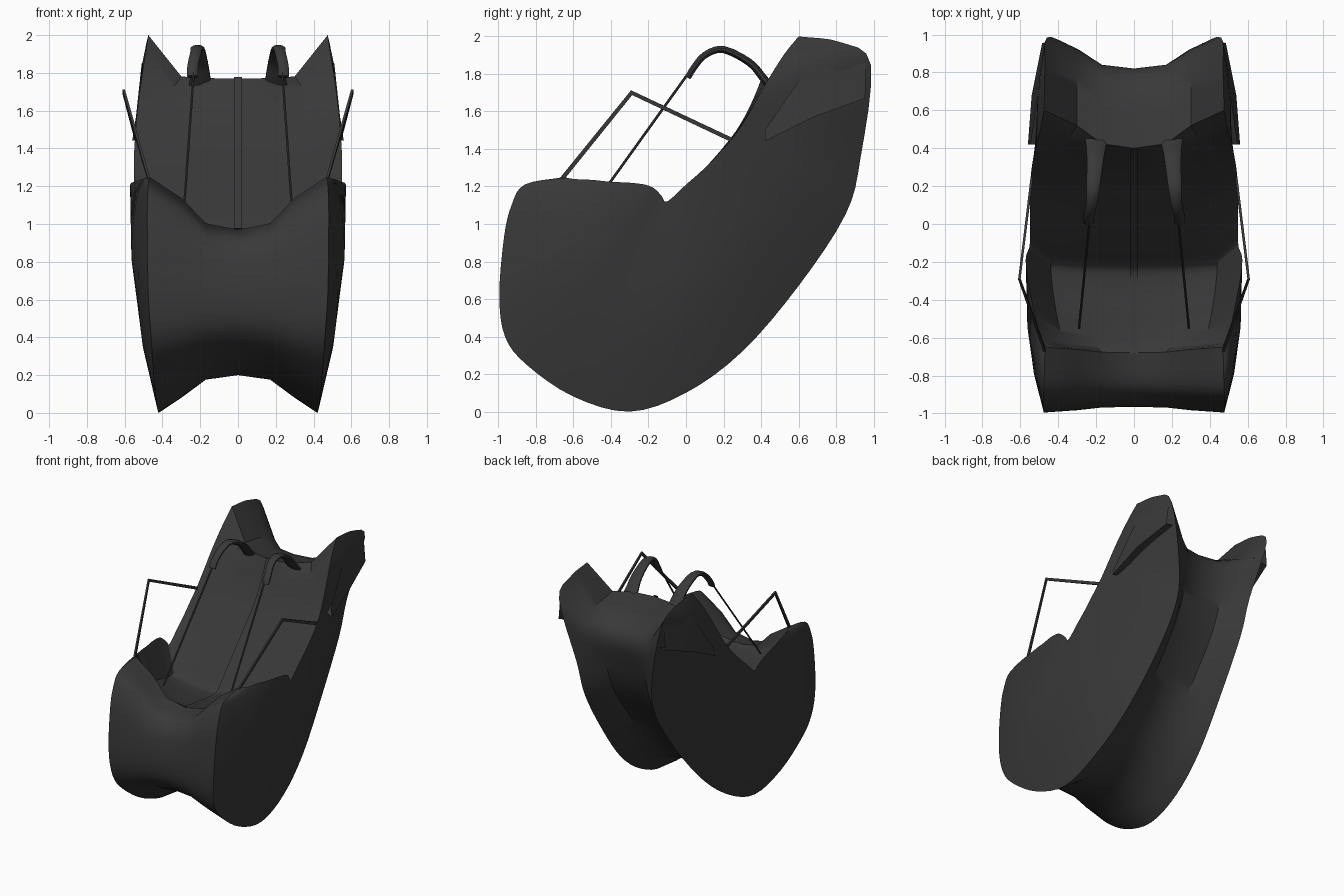
import bpy, bmesh, math
from mathutils import Vector as V

if "Cube" in bpy.data.objects:
    bpy.data.objects.remove(bpy.data.objects["Cube"])

mat = bpy.data.materials.new("charcoal")
mat.diffuse_color = (0.04, 0.04, 0.04, 1)
mat.use_nodes = True
mat.node_tree.nodes["Principled BSDF"].inputs["Base Color"].default_value = mat.diffuse_color


def finish(name, bm, angle=35):
    bmesh.ops.remove_doubles(bm, verts=bm.verts, dist=0.0005)
    bmesh.ops.recalc_face_normals(bm, faces=bm.faces)
    me = bpy.data.meshes.new(name)
    bm.to_mesh(me)
    bm.free()
    me.materials.append(mat)
    ob = bpy.data.objects.new(name, me)
    bpy.context.collection.objects.link(ob)
    bpy.ops.object.select_all(action='DESELECT')
    ob.select_set(True)
    bpy.context.view_layer.objects.active = ob
    bpy.ops.object.shade_smooth_by_angle(angle=math.radians(angle))
    return ob


def smooth(pts, n=4):
    """Catmull-Rom resampling."""
    p = [V(q) for q in pts]
    p = [2 * p[0] - p[1]] + p + [2 * p[-1] - p[-2]]
    out = []
    for i in range(1, len(p) - 2):
        a, b, c, d = p[i - 1:i + 3]
        for k in range(n):
            t = k / n
            out.append(0.5 * (2 * b + (c - a) * t + (2 * a - 5 * b + 4 * c - d) * t * t
                              + (3 * b - a - 3 * c + d) * t ** 3))
    return out + [p[-2]]


def loft(bm, rows, closed=False):
    vs = [[bm.verts.new(q) for q in r] for r in rows]
    pairs = list(zip(vs, vs[1:])) + ([(vs[-1], vs[0])] if closed else [])
    for a, b in pairs:
        for i in range(len(a) - 1):
            bm.faces.new((a[i], a[i + 1], b[i + 1], b[i]))


def tube(name, pts, radii, sides=8):
    """Tapered tube along a path, with both mirrored copies."""
    bm = bmesh.new()
    for s in (1, -1):
        p = [V((s * q[0], q[1], q[2])) for q in pts]
        rings = []
        for i, q in enumerate(p):
            d = (p[min(i + 1, len(p) - 1)] - p[max(i - 1, 0)]).normalized()
            u = d.cross(V((1, 0, 0))).normalized()
            w = d.cross(u)
            rings.append([bm.verts.new(q + radii[i][0] * math.cos(a) * w + radii[i][1] * math.sin(a) * u)
                          for a in [2 * math.pi * (k + 0.5) / sides for k in range(sides)]])
        for a, b in zip(rings, rings[1:]):
            for k in range(sides):
                bm.faces.new((a[k], a[(k + 1) % sides], b[(k + 1) % sides], b[k]))
        bm.faces.new(rings[0])
        bm.faces.new(rings[-1])
    return finish(name, bm, 50)


# Guide rails, all running from the front lip under the body to the back lip
center = [(0, y, z) for y, z in (
    (-.68, .97), (-.84, .94), (-.915, .87), (-.95, .77), (-.965, .6), (-.93, .45), (-.81, .34),
    (-.57, .24), (-.3, .2), (-.02, .28), (.21, .47), (.45, .77), (.67, 1.08), (.77, 1.32),
    (.82, 1.56), (.7, 1.7), (.4, 1.77))]
edge = [(.47, -.65, 1.25), (.475, -.86, 1.21), (.48, -.93, 1.1), (.48, -.97, .93), (.475, -.995, .62),
        (.46, -.965, .4), (.45, -.85, .25), (.435, -.6, .08), (.42, -.3, 0), (.41, 0, .1),
        (.38, .3, .32), (.34, .6, .67), (.32, .85, 1.05), (.34, .93, 1.35), (.46, .985, 1.85),
        (.47, .82, 1.97), (.475, .6, 2)]
rim = [edge[0], (.5, -.6, 1.24), (.52, -.5, 1.235), (.54, -.4, 1.225), (.56, -.3, 1.22),
       (.57, -.22, 1.21), (.57, -.17, 1.19), (.555, -.13, 1.15), (.55, -.1, 1.12), (.55, 0, 1.21),
       (.55, .08, 1.28), (.55, .17, 1.37), (.545, .25, 1.46), (.535, .33, 1.58), (.515, .42, 1.74),
       (.49, .52, 1.9), edge[16]]
lining = [(0, y, z) for y, z in (
    (-.68, .97), (-.65, .96), (-.6, .95), (-.53, .94), (-.45, .93), (-.38, .92), (-.31, .915),
    (-.25, .92), (-.21, .95), (-.14, 1.03), (-.06, 1.12), (.04, 1.23), (.13, 1.33), (.22, 1.43),
    (.3, 1.55), (.36, 1.67), (.4, 1.77))]


def between(a, b, x, w, sag=0.0, spread=0.0):
    """Rail a share w of the way from a to b; flattened to a trough by sag."""
    out = []
    for i, (p, q) in enumerate(zip(a, b)):
        s = abs(math.sin(math.pi * i / 16)) ** .5
        k = w * (1 - sag * s)
        kz = k * (.08 if i == 16 else .2 if i == 15 else .4 if i == 14 else 1)
        out.append((x + spread * s, p[1] + (q[1] - p[1]) * k, p[2] + (q[2] - p[2]) * kz))
    return out


def wall(t, bulge):
    """Side wall rail between the outer edge and the opening rim."""
    return [tuple(V(p).lerp(V(q), t) + V((bulge * math.sin(math.pi * i / 16), 0, 0)))
            for i, (p, q) in enumerate(zip(edge, rim))]


rx = .3
half = [center, between(center, edge, .17, .12), between(center, edge, rx, .6), edge,
        wall(.3, .04), wall(.6, .045), rim,
        between(lining, rim, rx, .6, .8, .14), between(lining, rim, .17, .12, .9, .06), lining]
# Keep the back lobes inside the narrowed edge
half[2] = [(min(q[0], e[0] * .75), q[1], q[2]) if 9 < i < 14 else q
           for i, (q, e) in enumerate(zip(half[2], edge))]

# Body: outer skin, side walls and inner lining
half = [smooth(r) for r in half]
other = [[V((-q.x, q.y, q.z)) for q in r] for r in half[-2:0:-1]]
bm = bmesh.new()
loft(bm, half + other, True)
bmesh.ops.dissolve_degenerate(bm, dist=0.0005, edges=bm.edges)
finish("body_shell", bm)

# Flat strip down the middle of the lining
bm = bmesh.new()
loft(bm, [[q + V((x, -.006, .008)) for q in half[-1]] for x in (-.02, .02)])
finish("center_strip", bm)

# Overhanging side flaps on the upper back corners
bm = bmesh.new()
for s in (1, -1):
    top = [V((s * x, y, z)) for x, y, z in ((.545, .42, 1.5), (.51, .66, 1.85), (.465, .96, 1.87))]
    low = [V((s * x, y, z)) for x, y, z in ((.56, .42, 1.44), (.54, .68, 1.57), (.485, .955, 1.67))]
    inn = [V((s * x, q.y, q.z + .02)) for x, q in zip((.5, .42, .36), low)]
    loft(bm, [top, low, inn])
finish("side_flap", bm)

# Arched hooks rising from the back lip
path = smooth([(.2, .46, 1.72), (.2, .41, 1.78), (.205, .34, 1.86), (.215, .2, 1.93), (.225, .1, 1.9),
               (.24, .04, 1.83), (.24, .01, 1.78)], 3)
n = len(path) - 1
tube("hook", path, [(.065 - .035 * min(1, 1.6 * i / n), .022 - .006 * i / n) for i in range(n + 1)], 10)

# Cords from the hooks down into the body
tube("cord", [(.235, .01, 1.8), (.29, -.55, 1.02)], [(.007, .007)] * 2, 6)

# Bent side rods
tube("side_rod", [(.47, -.67, 1.23), (.605, -.29, 1.7), (.54, .24, 1.45)],
     [(.009, .016), (.009, .018), (.009, .016)], 4)
